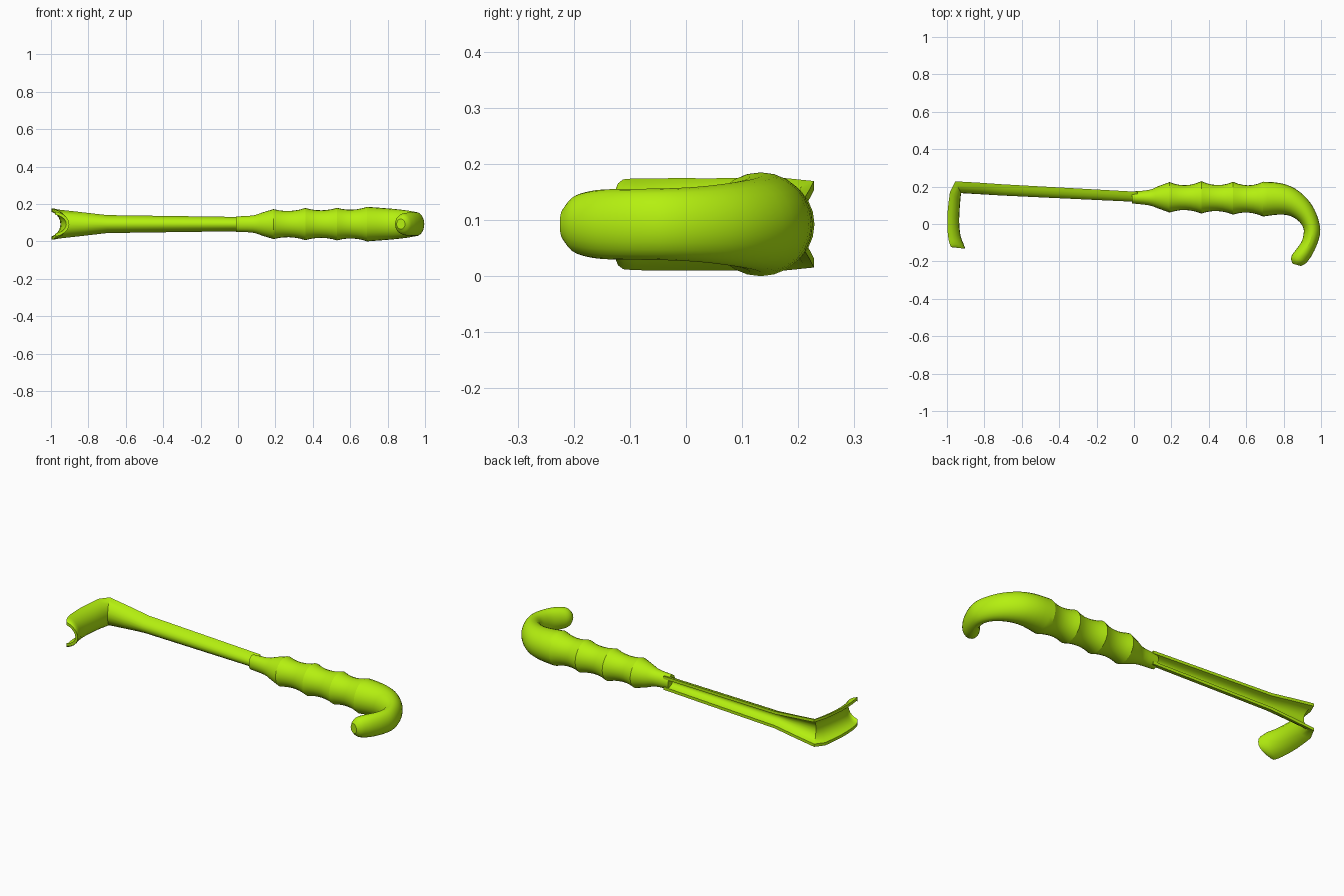
import bpy, bmesh, math
from mathutils import Vector

if "Cube" in bpy.data.objects:
    bpy.data.objects.remove(bpy.data.objects["Cube"])

ZC = 0.0925   # height of the mid plane
SIDES = 24

green = bpy.data.materials.new("lime_green")
green.diffuse_color = (0.46, 0.87, 0.005, 1)
green.use_nodes = True
green.node_tree.nodes["Principled BSDF"].inputs["Base Color"].default_value = green.diffuse_color


def skin(name, rings, angle):
    """Join closed rings of points into a capped, smooth-shaded solid."""
    bm = bmesh.new()
    loops = [[bm.verts.new(p) for p in ring] for ring in rings]
    for a, b in zip(loops, loops[1:]):
        n = len(a)
        for i in range(n):
            j = (i + 1) % n
            bm.faces.new((a[i], a[j], b[j], b[i]))
    bm.faces.new(loops[0][::-1])
    bm.faces.new(loops[-1])
    bmesh.ops.recalc_face_normals(bm, faces=bm.faces)
    bmesh.ops.triangulate(bm, faces=[f for f in bm.faces if len(f.verts) > 4])
    me = bpy.data.meshes.new(name)
    bm.to_mesh(me)
    bm.free()
    ob = bpy.data.objects.new(name, me)
    bpy.context.collection.objects.link(ob)
    me.materials.append(green)
    bpy.ops.object.select_all(action='DESELECT')
    ob.select_set(True)
    bpy.context.view_layer.objects.active = ob
    bpy.ops.object.shade_smooth_by_angle(angle=math.radians(angle))
    return ob


def refine(rows, steps):
    """Catmull-Rom interpolation through rows of numbers."""
    out = []
    for i in range(len(rows) - 1):
        p0, p1, p2 = rows[max(i - 1, 0)], rows[i], rows[i + 1]
        p3 = rows[min(i + 2, len(rows) - 1)]
        for s in range(steps):
            t = s / steps
            out.append(tuple(
                0.5 * (2 * b + (c - a) * t + (2 * a - 5 * b + 4 * c - d) * t * t
                       + (3 * b - a - 3 * c + d) * t ** 3)
                for a, b, c, d in zip(p0, p1, p2, p3)))
    out.append(rows[-1])
    return out


def oval(ux, uy, lx, ly, h):
    """Oval ring between an outer and an inner profile point."""
    u, l = Vector((ux, uy, ZC)), Vector((lx, ly, ZC))
    c, r = (u + l) / 2, (u - l) / 2
    return [c + r * math.cos(a) + Vector((0, 0, h * math.sin(a)))
            for a in (2 * math.pi * i / SIDES for i in range(SIDES))]


# Grip: neck, then finger scallops between crisp ridges (x, back y, front y, half height)
neck = [(-0.01, 0.174, 0.110, 0.041), (0.08, 0.182, 0.100, 0.046),
        (0.13, 0.202, 0.083, 0.062), (0.19, 0.224, 0.061, 0.080)]
ridges = [(0.19, 0.224, 0.061, 0.080), (0.36, 0.229, 0.056, 0.086),
          (0.53, 0.226, 0.050, 0.087), (0.69, 0.226, 0.040, 0.0925)]
stations = refine(neck, 3)
for a, b in zip(ridges, ridges[1:]):
    for k in range(1, 7):
        t = k / 6
        dip = 0.016 * 4 * t * (1 - t)
        x, u, l, h = (p + (q - p) * t for p, q in zip(a, b))
        stations.append((x, u - dip * 1.2, l + dip, h - dip * 0.8))
grip = [(x, u, x, l, h) for x, u, l, h in stations]

# Hooked end (outer x, y, inner x, y, half height)
hook = [(0.69, 0.226, 0.69, 0.040, 0.0925), (0.78, 0.219, 0.77, 0.050, 0.086),
        (0.86, 0.190, 0.83, 0.045, 0.080), (0.93, 0.130, 0.875, 0.020, 0.073),
        (0.975, 0.055, 0.90, -0.010, 0.067), (0.996, -0.03, 0.908, -0.04, 0.064),
        (0.982, -0.10, 0.898, -0.09, 0.063), (0.955, -0.16, 0.868, -0.135, 0.062),
        (0.932, -0.195, 0.845, -0.165, 0.057), (0.915, -0.213, 0.840, -0.19, 0.048),
        (0.893, -0.225, 0.848, -0.212, 0.027)]
skin("handle", [oval(*s) for s in grip + refine(hook, 3)[1:]], 22)


def channel(cx, cy, rx, ry, w, t=0.016, n=10):
    """Gutter section: convex point c, rim point r, half width w, wall t."""
    c = Vector((cx, cy, ZC))
    d = Vector((rx, ry, ZC)) - c
    amax = math.radians(76)

    def arc(start, half):
        pts = []
        for i in range(n + 1):
            a = amax * (2 * i / n - 1)
            f = (1 - math.cos(a)) / (1 - math.cos(amax))
            z = half * math.sin(a) / math.sin(amax)
            pts.append(c + d * (start + (1 - start) * f) + Vector((0, 0, z)))
        return pts
    return arc(0, w) + arc(t / d.length, w - t)[::-1]


# Shank and bent blade: one gutter, open on the outside of the bend
shank = [(0.02, 0.118, 0.02, 0.172, 0.038), (-0.70, 0.152, -0.70, 0.212, 0.048),
         (-0.82, 0.159, -0.83, 0.221, 0.063), (-0.925, 0.165, -0.955, 0.228, 0.077)]
blade = [(-0.929, 0.12, -0.984, 0.17, 0.083), (-0.935, 0.02, -0.998, 0.05, 0.082),
         (-0.928, -0.06, -0.995, -0.06, 0.082), (-0.912, -0.105, -0.984, -0.112, 0.080),
         (-0.902, -0.132, -0.976, -0.124, 0.066)]
skin("shank_and_blade", [channel(*s) for s in shank + refine(blade, 2)], 30)
